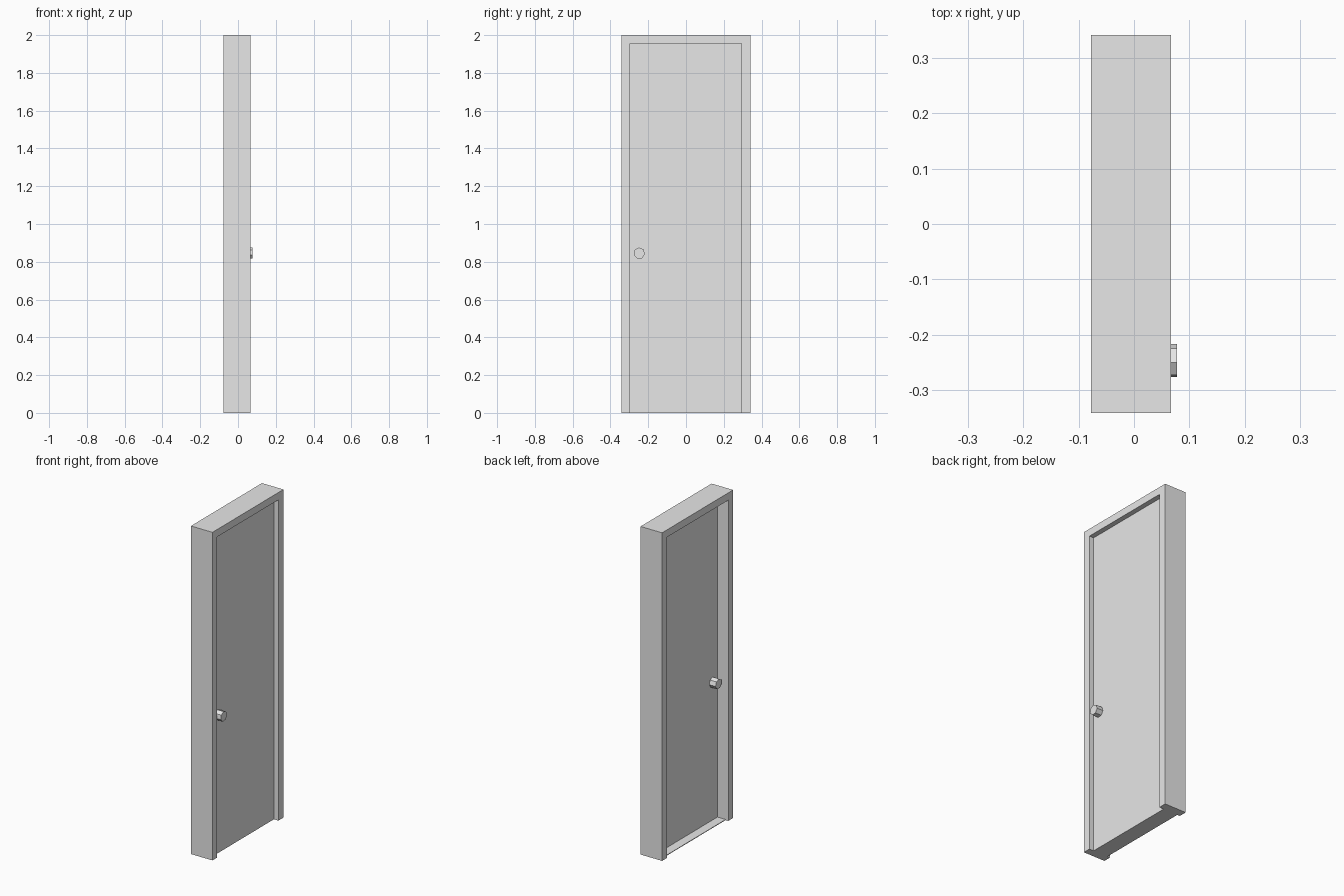
import bpy
import math

cube = bpy.data.objects.get("Cube")
if cube:
    bpy.data.objects.remove(cube, do_unlink=True)

grey = bpy.data.materials.new("light grey")
grey.use_nodes = True
colour = (0.8, 0.8, 0.8, 1)
grey.diffuse_color = colour
grey.node_tree.nodes["Principled BSDF"].inputs["Base Color"].default_value = colour

BACK, FRONT = -0.078, 0.067          # frame depth along x
DOOR_BACK, DOOR_FRONT = -0.005, 0.037
HALF, HEIGHT = 0.342, 2.0
OPEN_LO, OPEN_HI, OPEN_TOP = -0.296, 0.293, 1.955


def extrude_profile(name, outline, x0, x1):
    """Extrude a closed (y, z) outline from x0 to x1."""
    n = len(outline)
    verts = [(x, y, z) for x in (x0, x1) for y, z in outline]
    faces = [tuple(reversed(range(n))), tuple(range(n, 2 * n))]
    for i in range(n):
        j = (i + 1) % n
        faces.append((i, j, n + j, n + i))
    mesh = bpy.data.meshes.new(name)
    mesh.from_pydata(verts, [], faces)
    mesh.materials.append(grey)
    obj = bpy.data.objects.new(name, mesh)
    bpy.context.collection.objects.link(obj)
    return obj


def rectangle(y0, y1, z0, z1):
    return [(y0, z0), (y1, z0), (y1, z1), (y0, z1)]


# Frame: one arch with two posts and a header
extrude_profile("door_frame", [
    (-HALF, 0), (OPEN_LO, 0), (OPEN_LO, OPEN_TOP), (OPEN_HI, OPEN_TOP),
    (OPEN_HI, 0), (HALF, 0), (HALF, HEIGHT), (-HALF, HEIGHT)], BACK, FRONT)

# Door leaf, set back in the frame
extrude_profile("door_leaf", rectangle(OPEN_LO, OPEN_HI, 0.004, OPEN_TOP),
                DOOR_BACK, DOOR_FRONT)

# Thin sill under the leaf
extrude_profile("sill", rectangle(OPEN_LO, OPEN_HI, 0, 0.004), -0.06, DOOR_FRONT)

# Seven-sided knobs on both faces
knob = []
for i in range(7):
    a = math.radians(95) + math.tau * i / 7
    knob.append((-0.2475 + 0.0305 * math.cos(a), 0.845 + 0.0305 * math.sin(a)))
extrude_profile("front_knob", knob, DOOR_FRONT, 0.078)
extrude_profile("back_knob", knob, -0.047, DOOR_BACK)
